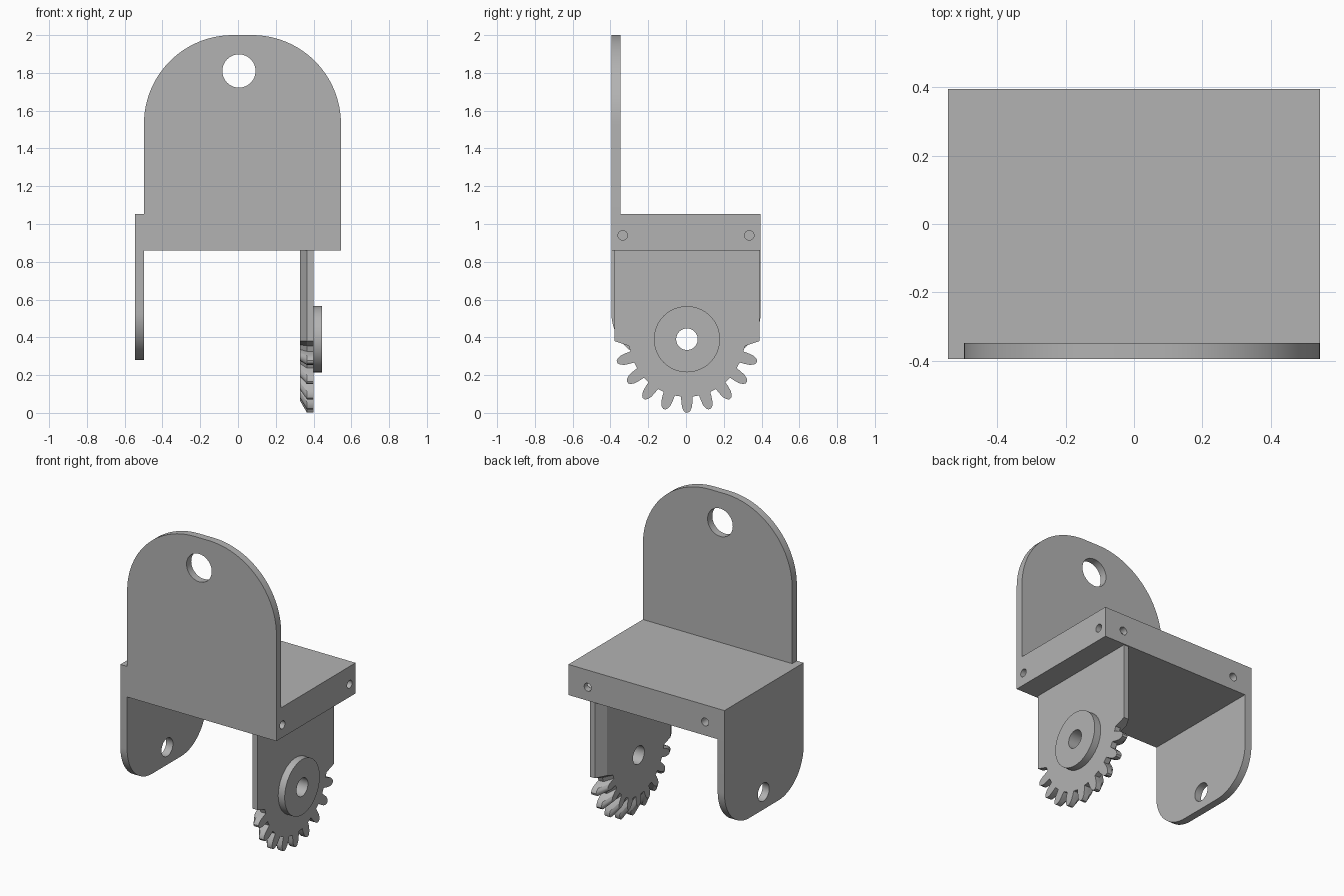
import bpy, bmesh, math
from math import sin, cos, pi, radians

cube = bpy.data.objects.get("Cube")
if cube:
    bpy.data.objects.remove(cube, do_unlink=True)

grey = bpy.data.materials.new("plain grey")
grey.use_nodes = True
COLOUR = (0.45, 0.45, 0.45, 1)
grey.diffuse_color = COLOUR
grey.node_tree.nodes["Principled BSDF"].inputs["Base Color"].default_value = COLOUR


def prism(name, outline, axis, layers, centre=(0, 0), fixed_above=9):
    """Loft a 2D outline along x or y; layers are (depth, scale)."""
    bm = bmesh.new()
    rings = []
    for depth, scale in layers:
        ring = []
        for u, v in outline:
            w = v if v > fixed_above else v * scale
            u, w = u * scale + centre[0], w + centre[1]
            ring.append(bm.verts.new((depth, u, w) if axis == "x" else (u, depth, w)))
        rings.append(ring)
    bm.faces.new(rings[0])
    bm.faces.new(rings[-1])
    n = len(outline)
    for a, b in zip(rings, rings[1:]):
        for i in range(n):
            j = (i + 1) % n
            bm.faces.new((a[i], a[j], b[j], b[i]))
    bmesh.ops.recalc_face_normals(bm, faces=bm.faces)
    mesh = bpy.data.meshes.new(name)
    bm.to_mesh(mesh)
    bm.free()
    mesh.materials.append(grey)
    obj = bpy.data.objects.new(name, mesh)
    bpy.context.collection.objects.link(obj)
    return obj


def arc(cx, cy, r, start, end, steps=24):
    angles = [radians(start + (end - start) * i / steps) for i in range(steps + 1)]
    return [(cx + r * cos(a), cy + r * sin(a)) for a in angles]


def disc(name, axis, centre, r, d0, d1, steps=48):
    return prism(name, arc(0, 0, r, 0, 360, steps)[:-1], axis, [(d0, 1), (d1, 1)], centre)


def finish(obj, cutters=()):
    """Cut the holes, apply, and smooth the curved walls."""
    bpy.ops.object.select_all(action="DESELECT")
    bpy.context.view_layer.objects.active = obj
    obj.select_set(True)
    for cutter in cutters:
        cutter.hide_render = True
        mod = obj.modifiers.new("hole", "BOOLEAN")
        mod.operation = "DIFFERENCE"
        mod.solver = "EXACT"
        mod.object = cutter
        bpy.ops.object.modifier_apply(modifier=mod.name)
    bpy.ops.object.shade_smooth_by_angle(angle=radians(25))


X, Y, LOW, HIGH = 0.545, 0.395, 0.86, 1.053
WALL = 0.047
AXLE = (0.005, 0.39)

# Central slab with blind screw holes on the side and the back
slab = prism("slab", [(-X, LOW), (X, LOW), (X, HIGH), (-X, HIGH)], "y", [(-Y, 1), (Y, 1)])
screws = [disc("screw_cutter", "x", (y, 0.94), 0.025, 0.25, 0.6, 24) for y in (-0.335, 0.335)]
screws += [disc("screw_cutter", "y", (x, 0.945), 0.025, 0.1, 0.5, 24) for x in (-0.41, 0.41)]
finish(slab, screws)

# Upright front plate with a rounded top and a hole
R = 0.47
left = -X + WALL
outline = [(left, HIGH), (X, HIGH)]
outline += arc(X - R, 2 - R, R, 0, 90) + arc(left + R, 2 - R, R, 90, 180)
plate = prism("upright_plate", outline, "y", [(-Y, 1), (-Y + WALL, 1)])
plate_hole = disc("plate_hole_cutter", "y", (0.005, 1.81), 0.088, -0.6, 0)
finish(plate, [plate_hole])

# Plain side arm with rounded lower corners
R, BASE = 0.25, 0.28
outline = [(Y, LOW), (-Y, LOW)]
outline += arc(-Y + R, BASE + R, R, 180, 270) + arc(Y - R, BASE + R, R, 270, 360)
arm = prism("side_arm", outline, "x", [(-X, 1), (left, 1)])
bore = disc("bore_cutter", "x", AXLE, 0.057, -0.8, 0.8)
finish(arm, [bore])

# Geared arm: half of the teeth point down, the inner side is bevelled
TOP = LOW - AXLE[1]
tooth = [(0.305, 5.8), (0.33, 5.2), (0.36, 4.2), (0.38, 2.6), (0.389, 1.0)]
teeth = []
for i in range(-4, 5):
    mid = 270 + 18 * i
    flank = [(r, mid - a) for r, a in tooth] + [(r, mid + a) for r, a in reversed(tooth)]
    teeth += [(r * cos(radians(a)), r * sin(radians(a))) for r, a in flank]
edge = [(0.383, TOP), (0.383, -0.01), (0.308, -0.035)]
outline = [(-u, v) for u, v in edge] + teeth + edge[::-1]
gear = prism("gear_arm", outline, "x", [(0.4, 1), (0.365, 1), (0.327, 0.83)], AXLE, 0.4)
finish(gear, [bore])

# Raised hub on the outside of the gear
hub = disc("gear_hub", "x", AXLE, 0.175, 0.4, 0.445, 64)
finish(hub, [bore])

for cutter in screws + [plate_hole, bore]:
    bpy.data.objects.remove(cutter, do_unlink=True)
